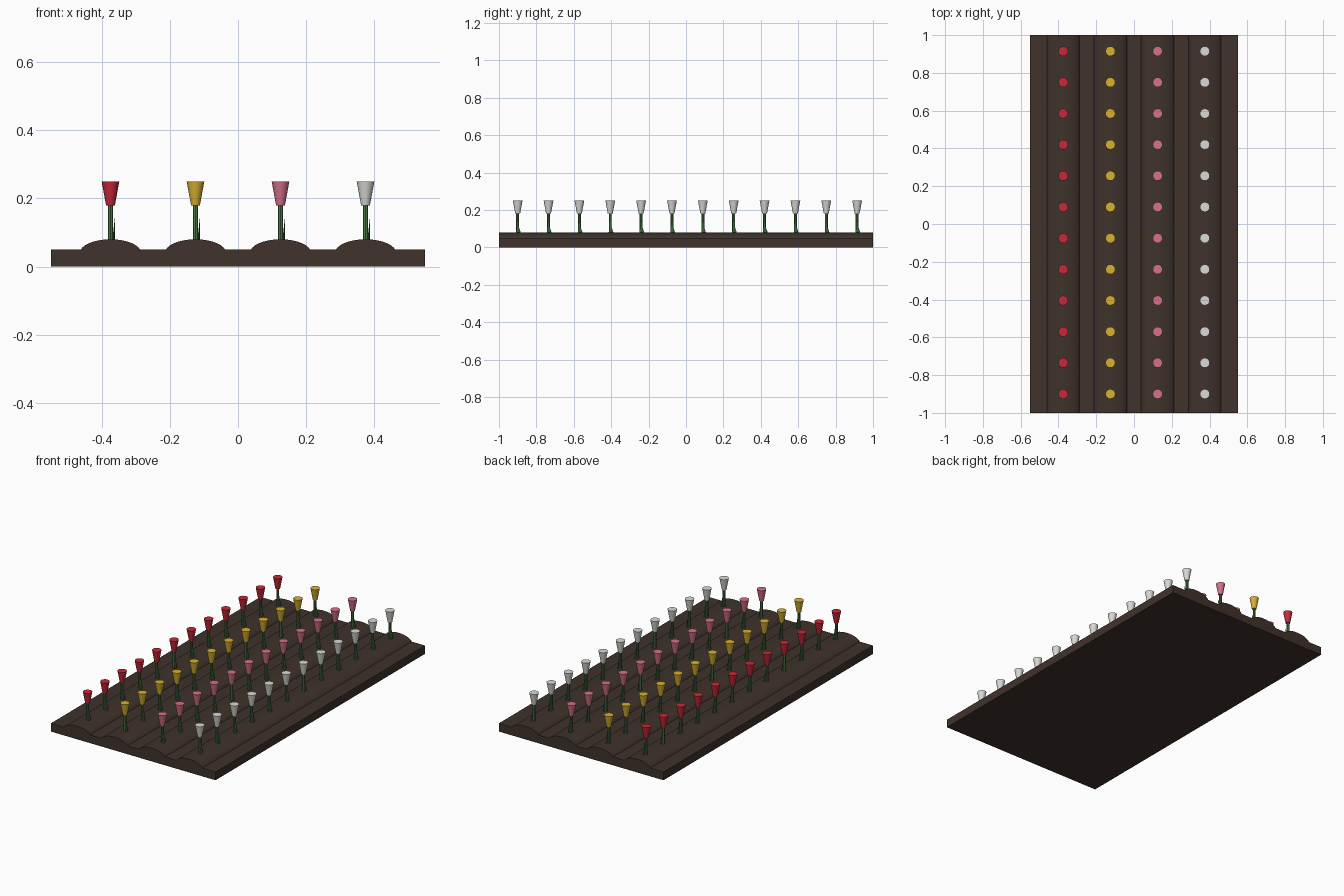
import bpy, bmesh, math
from mathutils import Matrix

if "Cube" in bpy.data.objects:
    bpy.data.objects.remove(bpy.data.objects["Cube"])


def material(name, rgb):
    m = bpy.data.materials.new(name)
    m.diffuse_color = (*rgb, 1)
    m.use_nodes = True
    m.node_tree.nodes["Principled BSDF"].inputs["Base Color"].default_value = m.diffuse_color
    return m


SOIL = material("soil", (0.05, 0.032, 0.024))
GREEN = material("stem_green", (0.07, 0.19, 0.06))
LEAF = material("leaf_green", (0.035, 0.13, 0.04))
ROWS = [
    ("red", -0.375, (0.58, 0.022, 0.04)),
    ("yellow", -0.125, (0.70, 0.45, 0.03)),
    ("pink", 0.125, (0.67, 0.17, 0.26)),
    ("white", 0.375, (0.70, 0.70, 0.66)),
]
PLANT_Y = [-0.9 + 0.165 * i for i in range(12)]


def finish(name, bm, mat, smooth=True):
    bmesh.ops.recalc_face_normals(bm, faces=bm.faces)
    me = bpy.data.meshes.new(name)
    bm.to_mesh(me)
    bm.free()
    me.materials.append(mat)
    ob = bpy.data.objects.new(name, me)
    bpy.context.collection.objects.link(ob)
    if smooth:
        bpy.ops.object.select_all(action='DESELECT')
        ob.select_set(True)
        bpy.context.view_layer.objects.active = ob
        bpy.ops.object.shade_smooth_by_angle(angle=math.radians(40))
    return ob


def cone_row(name, mat, x, z0, z1, r0, r1, sides, shape=Matrix()):
    """One upright cone per plant; shape is applied about the cone centre."""
    bm = bmesh.new()
    for y in PLANT_Y:
        place = Matrix.Translation((x, y, (z0 + z1) / 2)) @ shape
        bmesh.ops.create_cone(bm, cap_ends=True, segments=sides, radius1=r0,
                              radius2=r1, depth=z1 - z0, matrix=place)
    return finish(name, bm, mat)


# Flat soil bed
bm = bmesh.new()
bmesh.ops.create_cube(bm, size=1, matrix=Matrix.Translation((0, 0, 0.025))
                      @ Matrix.Diagonal((1.1, 2, 0.05, 1)))
finish("soil_bed", bm, SOIL, smooth=False)

# Leaf blade: flattened cone leaning outward and slightly forward
blade = (Matrix.Rotation(math.radians(3), 4, 'Y')
         @ Matrix.Rotation(math.radians(8), 4, 'X')
         @ Matrix.Diagonal((0.3, 1, 1, 1)))

for colour, x, rgb in ROWS:
    # Rounded ridge: half-ellipse profile swept along the bed
    bm = bmesh.new()
    profile = [bm.verts.new((x + 0.09 * math.cos(a), -1, 0.04 + 0.04 * math.sin(a)))
               for a in (math.pi * i / 16 for i in range(17))]
    face = bm.faces.new(profile)
    ext = bmesh.ops.extrude_face_region(bm, geom=[face], use_keep_orig=True)
    bmesh.ops.translate(bm, vec=(0, 2, 0),
                        verts=[g for g in ext["geom"] if isinstance(g, bmesh.types.BMVert)])
    finish(colour + "_ridge", bm, SOIL)

    # Stems, leaves and blooms of the row
    cone_row(colour + "_stems", GREEN, x, 0.07, 0.185, 0.008, 0.008, 8)
    cone_row(colour + "_leaves", LEAF, x + 0.011, 0.07, 0.145, 0.014, 0.0, 8, blade)
    cone_row(colour + "_blooms", material(colour + "_petal", rgb), x,
             0.18, 0.25, 0.013, 0.026, 16)
